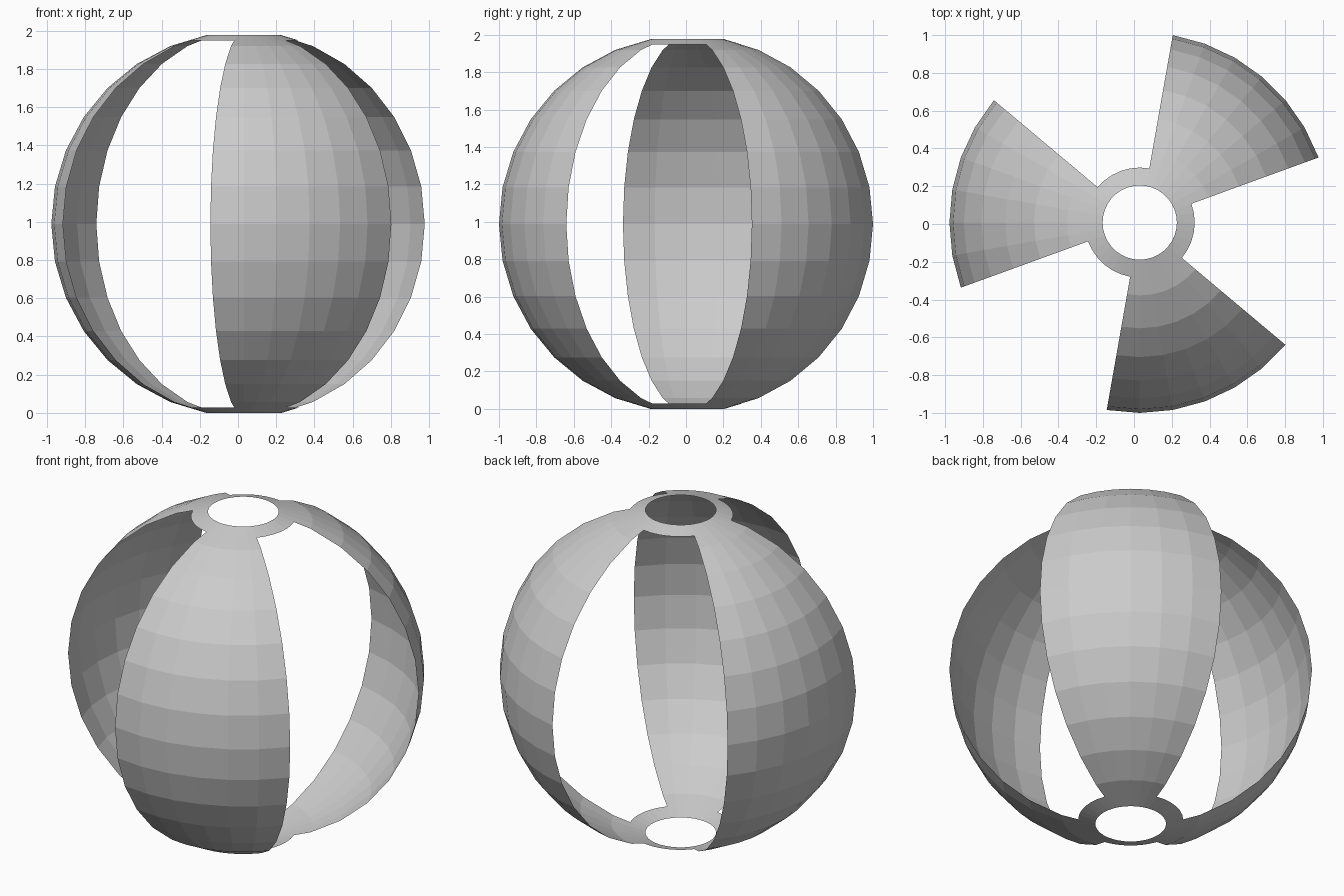
import bpy, bmesh, math
from mathutils import Matrix

if "Cube" in bpy.data.objects:
    bpy.data.objects.remove(bpy.data.objects["Cube"])

SEGMENTS, RINGS = 36, 16
R = 2 / (1 + math.sin(math.radians(80)))      # sphere radius
step = math.pi / RINGS
z_cap = R * math.cos(step)                    # rim of the pole holes
z_collar = R * (math.cos(step) + math.cos(2 * step)) / 2   # lower edge of the collars

bm = bmesh.new()
bmesh.ops.create_uvsphere(bm, u_segments=SEGMENTS, v_segments=RINGS, radius=R)

# Edge loops bounding the top and bottom collars
for s in (1, -1):
    bmesh.ops.bisect_plane(bm, geom=bm.verts[:] + bm.edges[:] + bm.faces[:], dist=1e-5,
                           plane_co=(0, 0, s * z_collar), plane_no=(0, 0, s))


def is_open(face):
    """Pole holes, and three 60 degree windows between the collars."""
    c = face.calc_center_median()
    if abs(c.z) > z_cap:
        return True
    angle = math.degrees(math.atan2(c.y, c.x))
    return abs(c.z) < z_collar and (angle - 20) % 120 > 60


bmesh.ops.delete(bm, geom=[f for f in bm.faces if is_open(f)], context='FACES')

# Centre the bounds and stand on the ground
cx = R * (1 - math.cos(math.radians(20))) / 2
cy = R * (1 - math.sin(math.radians(80))) / 2
bmesh.ops.transform(bm, matrix=Matrix.Translation((cx, cy, z_cap)), verts=bm.verts)

mesh = bpy.data.meshes.new("slotted_sphere_shell")
bm.to_mesh(mesh)
bm.free()
shell = bpy.data.objects.new("slotted_sphere_shell", mesh)
bpy.context.collection.objects.link(shell)
